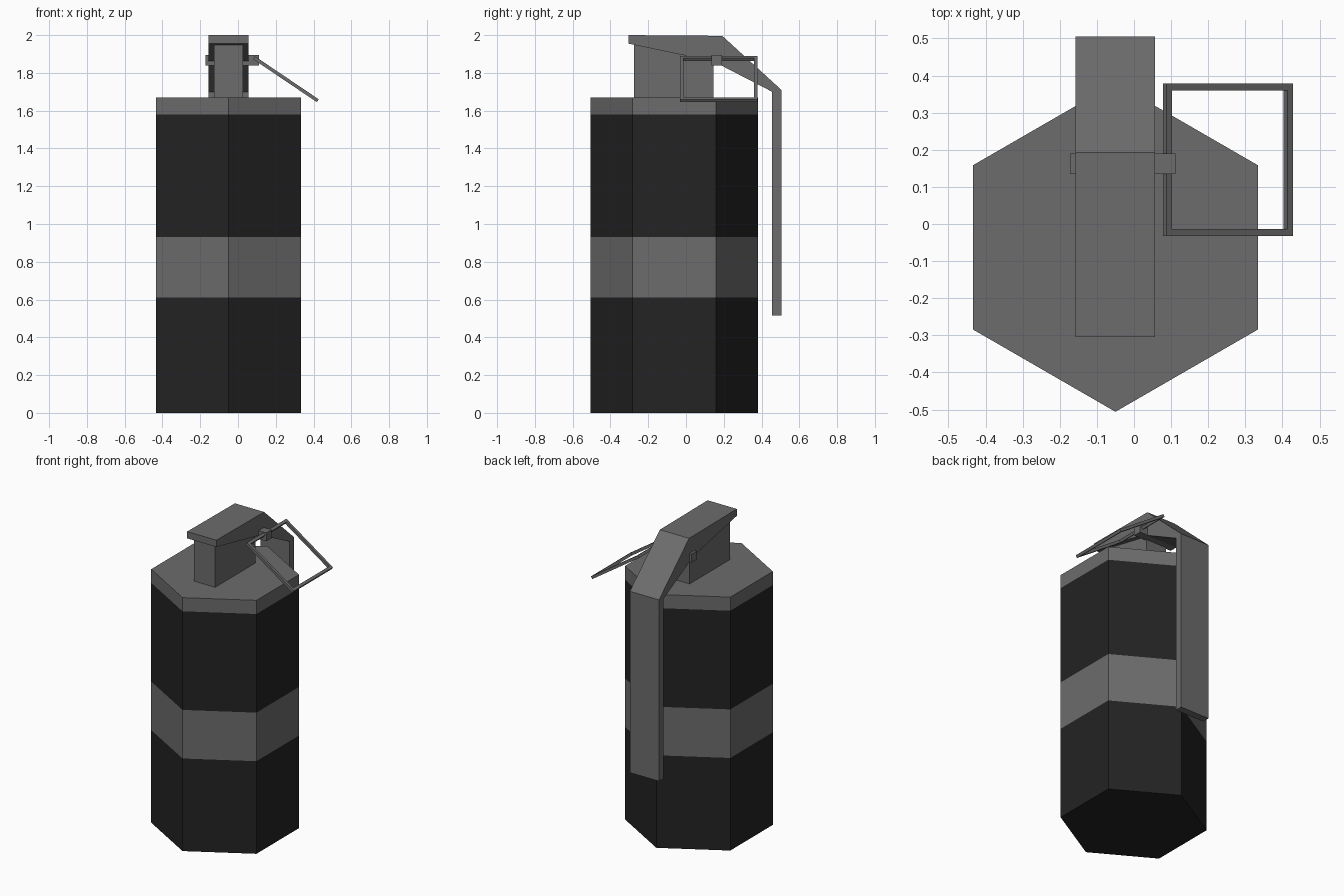
import bpy, bmesh, math
from mathutils import Matrix

if "Cube" in bpy.data.objects:
    bpy.data.objects.remove(bpy.data.objects["Cube"])


def material(name, v):
    m = bpy.data.materials.new(name)
    m.diffuse_color = (v, v, v, 1)
    m.use_nodes = True
    m.node_tree.nodes["Principled BSDF"].inputs["Base Color"].default_value = m.diffuse_color
    return m


GREY = material("grey_metal", 0.15)
DARK = material("dark_paint", 0.017)


def loft(name, rings, looped=False, mats=(GREY,), bands=None):
    """Bridge rings of points; cap the ends, or join last to first if looped."""
    bm = bmesh.new()
    vr = [[bm.verts.new(p) for p in r] for r in rings]
    n, k = len(vr[0]), len(vr)
    for i in range(k if looped else k - 1):
        a, b = vr[i], vr[(i + 1) % k]
        for j in range(n):
            f = bm.faces.new((a[j], a[(j + 1) % n], b[(j + 1) % n], b[j]))
            f.material_index = bands[i] if bands else 0
    if not looped:
        for ring, idx in ((vr[0], 0), (vr[-1], -1)):
            f = bm.faces.new(ring)
            f.material_index = bands[idx] if bands else 0
    bmesh.ops.recalc_face_normals(bm, faces=bm.faces[:])
    me = bpy.data.meshes.new(name)
    bm.to_mesh(me)
    bm.free()
    for m in mats:
        me.materials.append(m)
    ob = bpy.data.objects.new(name, me)
    bpy.context.collection.objects.link(ob)
    return ob


def polygon(n, r, z, cx=0, cy=0, start=90):
    angles = [math.radians(start + 360 * i / n) for i in range(n)]
    return [(cx + r * math.cos(a), cy + r * math.sin(a), z) for a in angles]


def extrude_x(name, profile, x0, x1):
    """Extrude a (y, z) profile along x."""
    return loft(name, [[(x, y, z) for y, z in profile] for x in (x0, x1)])


def box(name, x0, x1, y0, y1, z0, z1):
    return extrude_x(name, [(y0, z0), (y1, z0), (y1, z1), (y0, z1)], x0, x1)


# Hexagonal body with grey middle band and top rim
CX, CY = -0.05, -0.063
loft("body", [polygon(6, 0.443, z, CX, CY) for z in (0, 0.61, 0.93, 1.58, 1.67)],
     mats=(GREY, DARK), bands=[1, 0, 1, 0])

# Fuse block, top follows the sloping underside of the lever
extrude_x("fuse_block", [(-0.275, 1.66), (0.145, 1.66), (0.145, 1.90), (-0.275, 1.97)],
          -0.128, 0.026)

# Safety lever bent over the top and down the back
extrude_x("safety_lever",
          [(-0.305, 1.955), (0.147, 1.86), (0.456, 1.70), (0.456, 0.515),
           (0.505, 0.515), (0.505, 1.71), (0.192, 1.996), (-0.305, 2.0)],
          -0.157, 0.056)

# Cross pin
box("pin", -0.173, 0.112, 0.135, 0.19, 1.84, 1.895)

# Square pull ring, tilted down to the right
W, HALF = 0.018, 0.205
R2 = math.sqrt(2)
ring = loft("pull_ring",
            [polygon(4, r * R2, z, start=45) for r, z in
             ((HALF, -W / 2), (HALF, W / 2), (HALF - W, W / 2), (HALF - W, -W / 2))],
            looped=True)
ring.matrix_world = (Matrix.Translation((0.253, 0.173, 1.767))
                     @ Matrix.Rotation(math.radians(34), 4, 'Y'))
